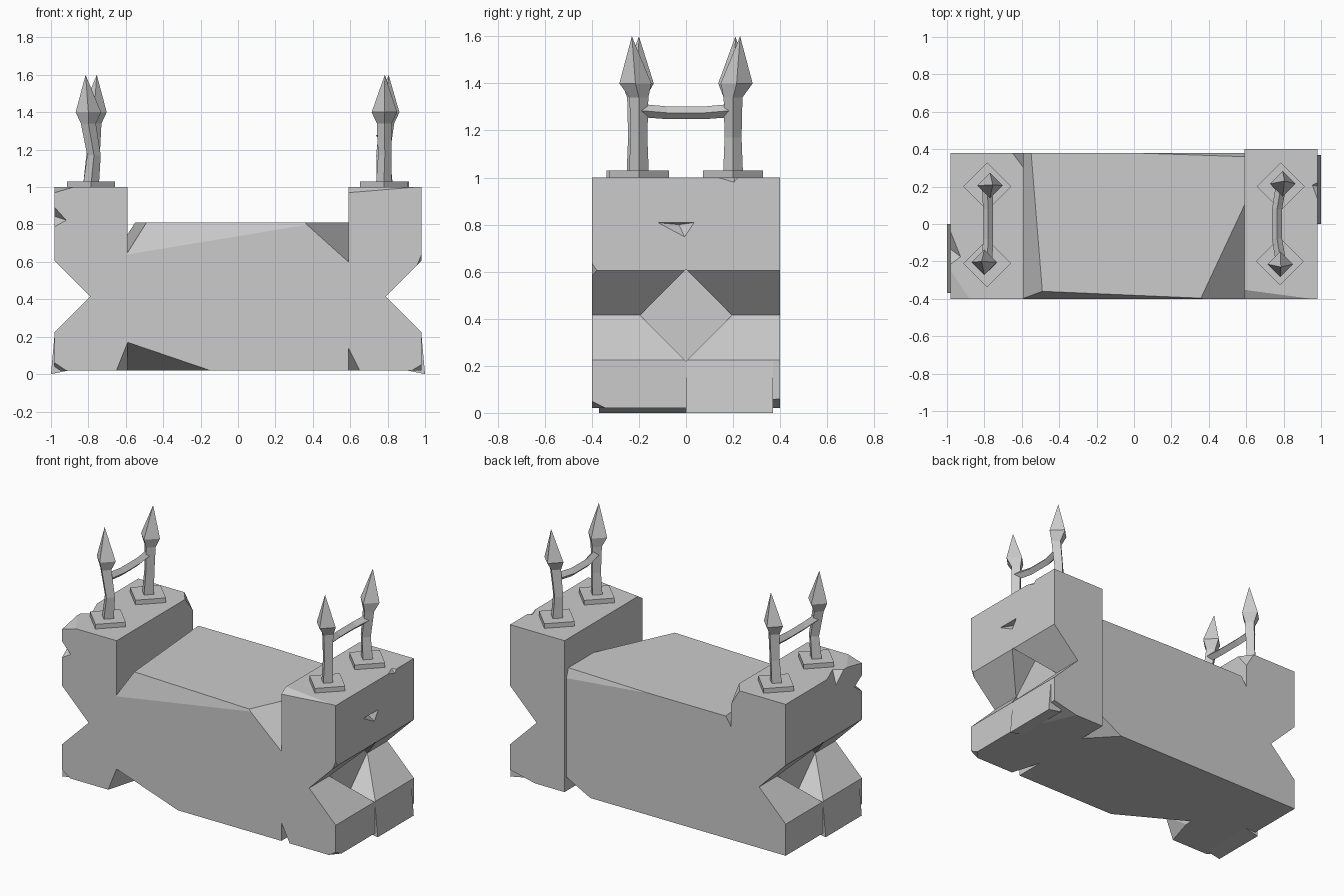
import bpy, bmesh
from math import cos, sin, pi
from mathutils import Vector

cube = bpy.data.objects.get("Cube")
if cube:
    bpy.data.objects.remove(cube, do_unlink=True)

stone = bpy.data.materials.new("grey_stone")
stone.use_nodes = True
stone.diffuse_color = (0.6, 0.6, 0.6, 1)
stone.node_tree.nodes["Principled BSDF"].inputs["Base Color"].default_value = (0.6, 0.6, 0.6, 1)


def finish(name, bm):
    """Turn a bmesh into a flat shaded stone object."""
    bmesh.ops.recalc_face_normals(bm, faces=bm.faces)
    mesh = bpy.data.meshes.new(name)
    bm.to_mesh(mesh)
    bm.free()
    mesh.materials.append(stone)
    obj = bpy.data.objects.new(name, mesh)
    bpy.context.collection.objects.link(obj)
    return obj


def block(name, low, high, chips):
    """Box whose corners are sheared off by planes through three points."""
    low, high = Vector(low), Vector(high)
    mid, size = (low + high) / 2, high - low
    bm = bmesh.new()
    bmesh.ops.create_cube(bm, size=1)
    for v in bm.verts:
        v.co = mid + v.co * size
    for chip in chips:
        a, b, c = map(Vector, chip)
        normal = (b - a).cross(c - a).normalized()
        if normal.dot(mid - a) > 0:
            normal = -normal
        bmesh.ops.bisect_plane(bm, geom=bm.verts[:] + bm.edges[:] + bm.faces[:], dist=1e-5,
                               plane_co=a, plane_no=normal, clear_outer=True)
        bmesh.ops.holes_fill(bm, edges=[e for e in bm.edges if e.is_boundary], sides=0)
    return finish(name, bm)


def hull(name, points):
    bm = bmesh.new()
    for p in points:
        bm.verts.new(p)
    bmesh.ops.convex_hull(bm, input=bm.verts)
    bmesh.ops.dissolve_limit(bm, angle_limit=0.01, verts=bm.verts, edges=bm.edges)
    return finish(name, bm)


def loft(name, sections, axis="z"):
    """Skin diamond cross-sections given as (centre, radius)."""
    bm = bmesh.new()
    rings = []
    for centre, r in sections:
        ring = []
        for i in range(4):
            u, v = r * cos(i * pi / 2), r * sin(i * pi / 2)
            offset = {"x": (0, u, v), "y": (u, 0, v), "z": (u, v, 0)}[axis]
            ring.append(bm.verts.new(Vector(centre) + Vector(offset)))
        rings.append(ring)
    for a, b in zip(rings, rings[1:]):
        for i in range(4):
            j = (i + 1) % 4
            bm.faces.new((a[i], a[j], b[j], b[i]))
    bm.faces.new(rings[0])
    bm.faces.new(rings[-1])
    bmesh.ops.remove_doubles(bm, verts=bm.verts, dist=1e-5)
    return finish(name, bm)


def carve(obj, cutters):
    """Subtract the cutters, then delete them."""
    for cutter in cutters:
        cutter.hide_render = True
        mod = obj.modifiers.new("carve", "BOOLEAN")
        mod.operation, mod.solver, mod.object = "DIFFERENCE", "EXACT", cutter
    graph = bpy.context.evaluated_depsgraph_get()
    mesh = bpy.data.meshes.new_from_object(obj.evaluated_get(graph))
    obj.modifiers.clear()
    obj.data = mesh
    for cutter in cutters:
        bpy.data.objects.remove(cutter, do_unlink=True)


# Central wall
block("wall", (-.59, -.4, .02), (.59, .38, .81), [
    ((-.59, -.4, .64), (.38, -.4, .8), (-.49, -.36, .81)),
    ((.37, -.37, .81), (.59, .1, .81), (.59, -.4, .6)),
    ((-.49, -.36, .81), (-.55, .38, .81), (-.59, -.4, .65)),
    ((-.59, -.4, .17), (-.15, -.4, .02), (-.59, -.15, .02)),
    ((.59, .38, .11), (.42, .38, .02), (.59, .2, .02)),
    ((.59, .36, .81), (0, .38, .81), (.59, .38, .75))])

# End pillars with sheared corners
left_pillar = block("left_pillar", (.59, -.4, .02), (.98, .4, 1), [
    ((.59, -.4, .14), (.65, -.4, .02), (.59, -.2, .02)),
    ((.98, -.34, .02), (.93, -.4, .02), (.98, -.4, .05)),
    ((.59, -.4, .97), (.95, -.4, 1), (.65, -.36, 1)),
    ((.98, .4, .06), (.98, 0, .02), (.8, .4, .02))])
right_pillar = block("right_pillar", (-.98, -.4, .02), (-.59, .38, 1), [
    ((-.59, -.4, .17), (-.65, -.4, .02), (-.59, -.2, .02)),
    ((-.98, -.34, .02), (-.92, -.4, .02), (-.98, -.4, .06)),
    ((-.98, -.25, 1), (-.88, -.4, 1), (-.98, -.4, .97)),
    ((-.59, .38, .9), (-.65, .38, 1), (-.59, .3, 1))])


# Crossing diamond notches on the outer ends
def end_notches(s):
    return [loft("notch_across", [((s * .985, -1, .415), .195), ((s * .985, 1, .415), .195)], "y"),
            loft("notch_inward", [((s * .788, 0, .415), .195), ((s * 1.2, 0, .415), .195)], "x")]


# Small broken chips in the pillar faces and edges
carve(left_pillar, end_notches(1) + [
    hull("face_chip", [(.99, -.14, .81), (.99, .05, .81), (.99, 0, .735), (.94, -.03, .8)]),
    hull("top_chip", [(1, .05, 1.01), (1, .24, 1.01), (.94, .21, 1.01), (1, .2, .965)]),
    hull("corner_chip", [(1, -.41, .7), (.95, -.41, .58), (1, -.33, .58), (1, -.41, .58)])])
carve(right_pillar, end_notches(-1) + [
    hull("edge_chip", [(-1, -.41, .92), (-1, -.41, .77), (-.91, -.41, .82), (-1, -.3, .85)]),
    hull("top_chip", [(-1, .02, 1.01), (-1, -.24, 1.01), (-.92, -.18, 1.01), (-1, -.12, .9)])])

# Bulging foot stones at the pillar bases
for side, s in (("left", 1), ("right", -1)):
    profile = ((.9, .2), (.98, .22), (1, 0), (.9, .02))
    hull(side + "_foot", [(s * x, s * y, z) for x, z in profile for y in (0, .37)])

# Spiked posts on base plates: base position, shaft bend and tip position
posts = {"left_front": (.78, -.2, .005, .785, -.23), "left_back": (.785, .2, -.01, .805, .23),
         "right_front": (-.785, -.21, .015, -.815, -.2), "right_back": (-.785, .2, .01, -.755, .21)}
for name, (x, y, bend, tip_x, tip_y) in posts.items():
    loft(name + "_base_plate", [((x, y, 1), .128), ((x, y, 1.03), .128)])
    top_x, top_y = (x + tip_x) / 2, (y + tip_y) / 2
    loft(name + "_post", [((x, y, 1.02), .042), ((x + bend, y, 1.17), .036),
                          ((top_x, y, 1.34), .04)])
    loft(name + "_spike", [((top_x, y, 1.34), .04), ((top_x, top_y, 1.4), .068),
                           ((tip_x, tip_y, 1.6), 0)])

# Rails joining each pair of posts
for side, x, bow in (("left", .785, -.02), ("right", -.785, .005)):
    loft(side + "_rail", [((x, -.2, 1.285), .028), ((x + bow, -.08, 1.275), .027),
                          ((x + bow, .08, 1.275), .027), ((x, .2, 1.285), .028)], "y")
